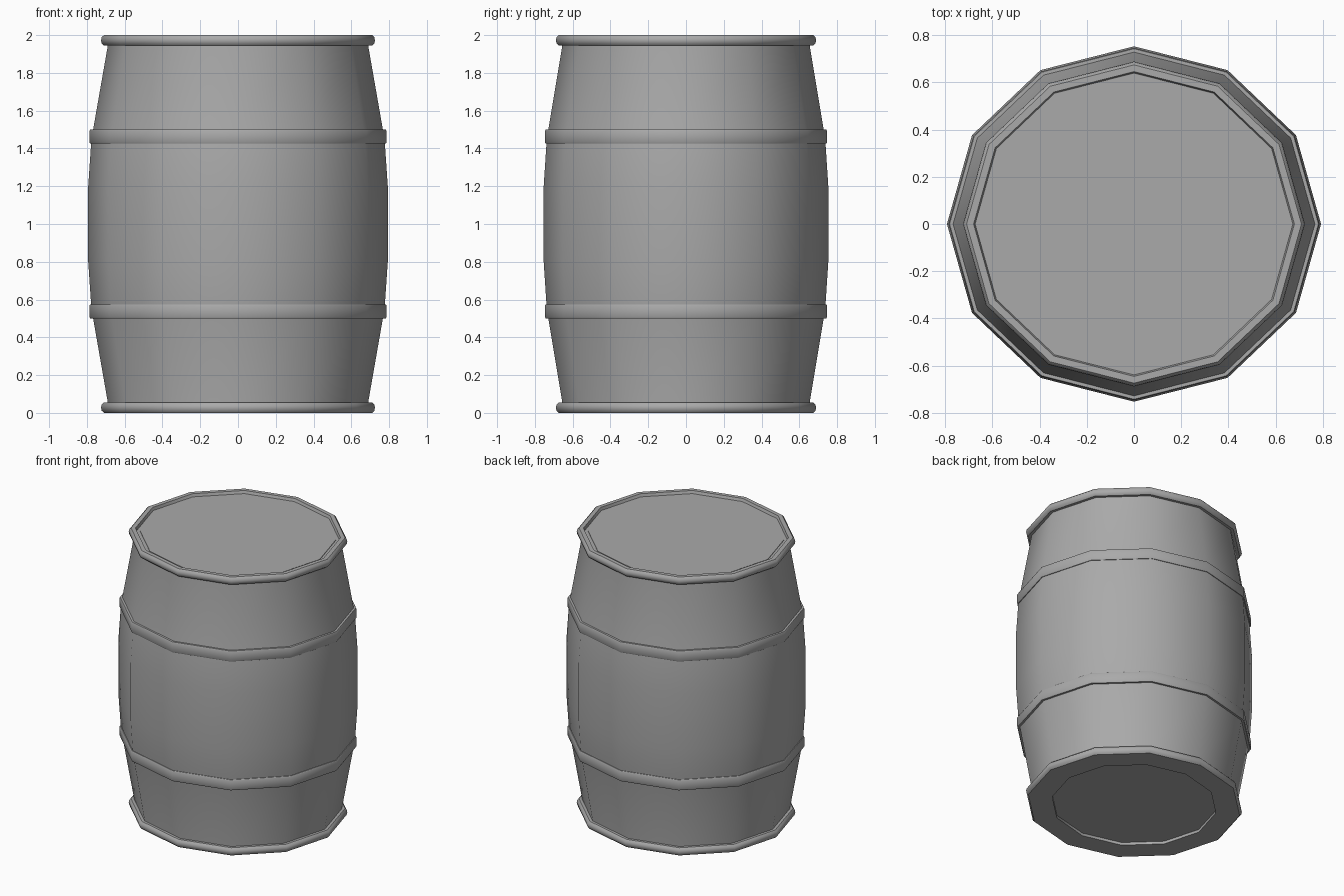
import bpy
import bmesh
from math import cos, sin, tau, radians

SIDES = 12
DEPTH = 0.95  # barrel is slightly narrower front to back

cube = bpy.data.objects.get("Cube")
if cube:
    bpy.data.objects.remove(cube, do_unlink=True)

grey = bpy.data.materials.new("plain_grey")
grey.use_nodes = True
colour = (0.4, 0.4, 0.4, 1)
grey.diffuse_color = colour
grey.node_tree.nodes["Principled BSDF"].inputs["Base Color"].default_value = colour


def lathe(name, profile, ring=False):
    """Revolve (radius, height) points; a ring closes on itself, otherwise ends are capped."""
    bm = bmesh.new()
    loops = []
    for r, z in profile:
        loops.append([bm.verts.new((r * cos(tau * i / SIDES),
                                    r * DEPTH * sin(tau * i / SIDES), z))
                      for i in range(SIDES)])
    pairs = list(zip(loops, loops[1:]))
    if ring:
        pairs.append((loops[-1], loops[0]))
    else:
        bm.faces.new(loops[0][::-1])
        bm.faces.new(loops[-1])
    for low, high in pairs:
        for i in range(SIDES):
            j = (i + 1) % SIDES
            bm.faces.new((low[i], low[j], high[j], high[i]))
    bmesh.ops.recalc_face_normals(bm, faces=bm.faces)
    mesh = bpy.data.meshes.new(name)
    bm.to_mesh(mesh)
    bm.free()
    mesh.materials.append(grey)
    obj = bpy.data.objects.new(name, mesh)
    bpy.context.collection.objects.link(obj)
    bpy.ops.object.select_all(action='DESELECT')
    obj.select_set(True)
    bpy.context.view_layer.objects.active = obj
    bpy.ops.object.shade_smooth_by_angle(angle=radians(35))
    return obj


def mirrored(profile):
    return [(r, 2 - z) for r, z in profile]


# Bulging body, symmetric about mid height
half = [(0.69, 0.02), (0.69, 0.06), (0.767, 0.5), (0.778, 0.58), (0.793, 0.8)]
lathe("barrel_body", half + mirrored(half)[::-1])

# Lid set just below the top rim
lathe("lid", [(0.65, 1.96), (0.65, 1.984)])

# Hoops around the body
hoop = [(0.74, 0.5), (0.782, 0.5), (0.786, 0.507),
        (0.786, 0.568), (0.782, 0.575), (0.74, 0.575)]
lathe("lower_hoop", hoop, ring=True)
lathe("upper_hoop", mirrored(hoop), ring=True)

# Rounded rims at both ends
outer = [(0.71, 0), (0.722, 0.012), (0.725, 0.028), (0.722, 0.043), (0.71, 0.055)]
lathe("bottom_rim", [(0.55, 0)] + outer + [(0.66, 0.055), (0.55, 0.03)], ring=True)
lathe("top_rim", [(0.68, 2), (0.672, 1.975), (0.66, 1.945)] + mirrored(outer)[::-1], ring=True)
